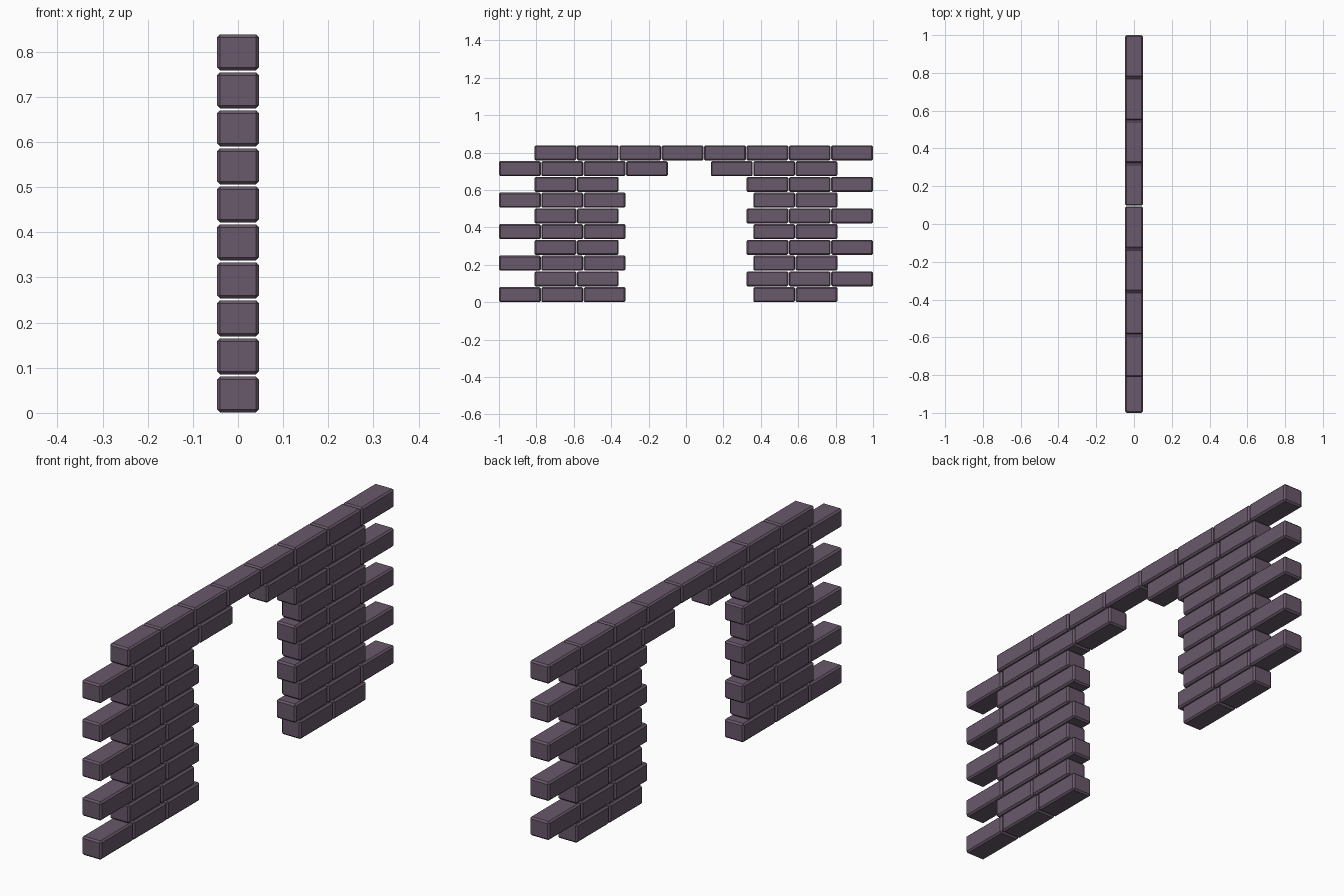
import bpy, bmesh

if "Cube" in bpy.data.objects:
    bpy.data.objects.remove(bpy.data.objects["Cube"])

# brick size (x, y, z) and spacing of the courses
SIZE = (0.093, 0.2235, 0.0805)
STEP_Y, STEP_Z = 0.2266, 0.0842
FIRST_Z = SIZE[2] / 2 + 0.0005
END_Y = 1 - SIZE[1] / 2

mat = bpy.data.materials.new("brick_purple")
mat.diffuse_color = (0.14, 0.098, 0.145, 1)
mat.use_nodes = True
mat.node_tree.nodes["Principled BSDF"].inputs["Base Color"].default_value = mat.diffuse_color

# one chamfered brick, shared by every object
mesh = bpy.data.meshes.new("brick")
bm = bmesh.new()
bmesh.ops.create_cube(bm, size=1)
bmesh.ops.scale(bm, vec=SIZE, verts=bm.verts)
bmesh.ops.bevel(bm, geom=bm.edges[:], offset=0.007, segments=1, affect='EDGES')
bmesh.ops.recalc_face_normals(bm, faces=bm.faces)
bm.to_mesh(mesh)
bm.free()
mesh.materials.append(mat)


def brick(name, y, row):
    ob = bpy.data.objects.new(name, mesh)
    ob.location = (0, y, FIRST_Z + row * STEP_Z)
    bpy.context.collection.objects.link(ob)


# running bond: even courses start at the -y end, odd ones at the +y end;
# bricks left out of a course form the doorway
for row in range(10):
    side = -1 if row % 2 == 0 else 1
    if row == 9:
        doorway, label = (), "lintel_brick"
    elif row == 8:
        doorway, label = (4,), "corbel_brick"
    else:
        doorway, label = (3, 4, 5), "wall_brick"
    for k in range(8):
        if k not in doorway:
            brick(f"{label}_{row}_{k}", side * (END_Y - k * STEP_Y), row)
